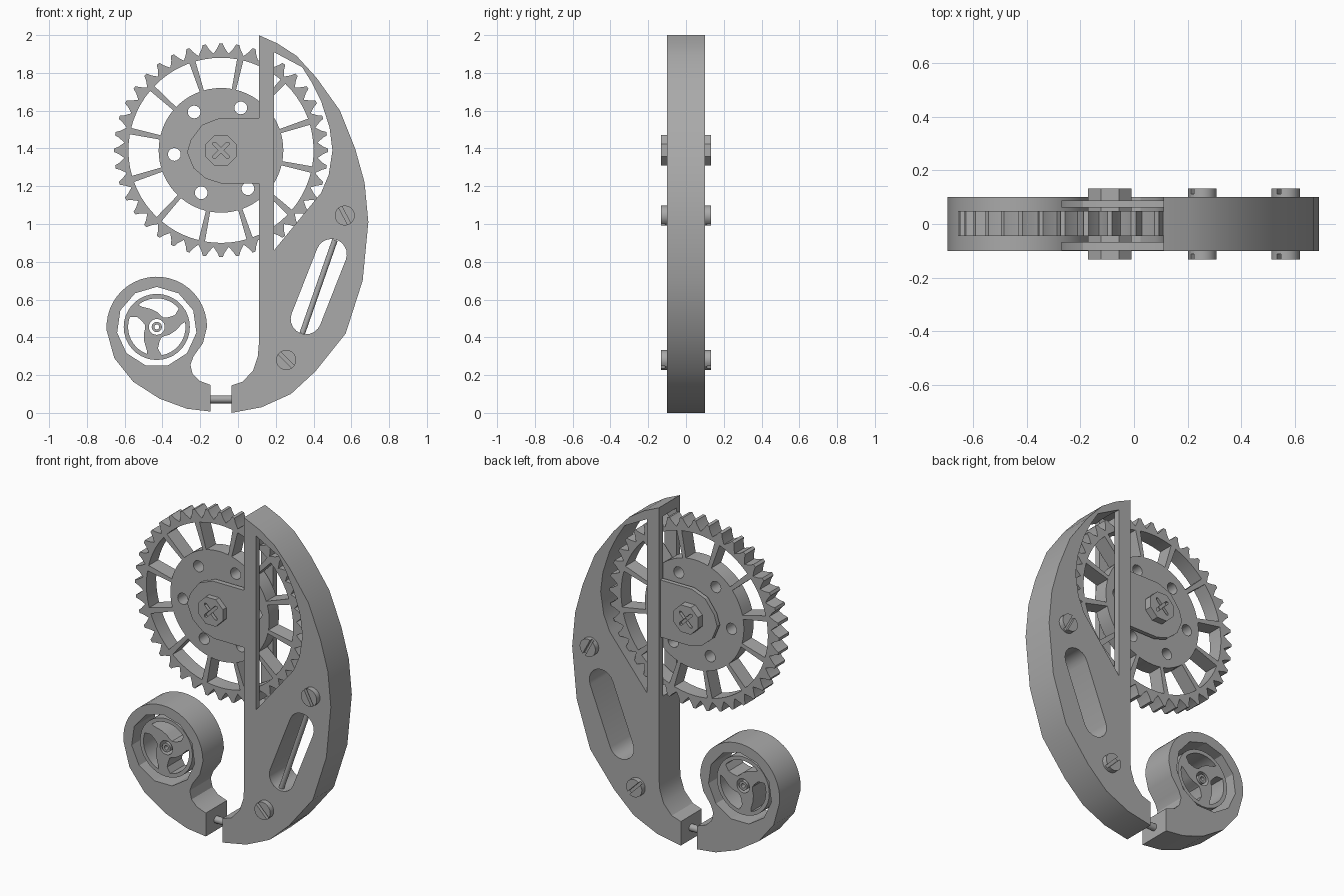
import bpy, bmesh
from math import sin, cos, pi, radians, atan2
from mathutils import Vector

cube = bpy.data.objects.get("Cube")
if cube:
    bpy.data.objects.remove(cube, do_unlink=True)

metal = bpy.data.materials.new("grey_metal")
metal.use_nodes = True
GREY = (0.4, 0.4, 0.4, 1)
metal.diffuse_color = GREY
metal.node_tree.nodes["Principled BSDF"].inputs["Base Color"].default_value = GREY


def select(ob):
    bpy.ops.object.select_all(action='DESELECT')
    ob.select_set(True)
    bpy.context.view_layer.objects.active = ob


def polar(c, r, deg):
    return (c[0] + r * cos(radians(deg)), c[1] + r * sin(radians(deg)))


def arc(c, r, a, b, n):
    return [polar(c, r, a + (b - a) * i / n) for i in range(n + 1)]


def circle(c, r, n=24, turn=0):
    return arc(c, r, turn, turn + 360, n)[:-1]


def stadium(a, b, r, n=10):
    ang = atan2(b[1] - a[1], b[0] - a[0]) * 180 / pi
    return arc(b, r, ang - 90, ang + 90, n) + arc(a, r, ang + 90, ang + 270, n)


def plate(name, loops, y0, y1):
    """Outline plus holes in the x-z plane, extruded from y0 to y1."""
    cu = bpy.data.curves.new(name, 'CURVE')
    cu.dimensions = '2D'
    cu.fill_mode = 'BOTH'
    cu.extrude = (y1 - y0) / 2
    for loop in loops:
        sp = cu.splines.new('POLY')
        sp.points.add(len(loop) - 1)
        for p, (x, z) in zip(sp.points, loop):
            p.co = (x, z, 0, 1)
        sp.use_cyclic_u = True
    ob = bpy.data.objects.new(name, cu)
    bpy.context.collection.objects.link(ob)
    ob.rotation_euler.x = pi / 2
    ob.location.y = (y0 + y1) / 2
    select(ob)
    bpy.ops.object.convert(target='MESH')
    ob = bpy.context.object
    bpy.ops.object.transform_apply(location=True, rotation=True, scale=True)
    bm = bmesh.new()
    bm.from_mesh(ob.data)
    bmesh.ops.remove_doubles(bm, verts=bm.verts, dist=0.0005)
    bmesh.ops.recalc_face_normals(bm, faces=bm.faces)
    bm.to_mesh(ob.data)
    bm.free()
    return finish(ob)


def finish(ob):
    ob.data.materials.clear()
    ob.data.materials.append(metal)
    select(ob)
    bpy.ops.object.shade_smooth_by_angle(angle=radians(28))
    return ob


def cut(ob, cutter):
    mod = ob.modifiers.new("cut", 'BOOLEAN')
    mod.operation = 'DIFFERENCE'
    mod.solver = 'EXACT'
    mod.object = cutter
    select(ob)
    bpy.ops.object.modifier_apply(modifier=mod.name)
    bpy.data.objects.remove(cutter, do_unlink=True)


def rod(name, a, b, r):
    a, b = Vector(a), Vector(b)
    bpy.ops.mesh.primitive_cylinder_add(vertices=16, radius=r, depth=(b - a).length, location=(a + b) / 2)
    ob = bpy.context.object
    ob.name = name
    ob.rotation_euler = (b - a).to_track_quat('Z', 'Y').to_euler()
    return finish(ob)


def fastener(name, c, r, sides, turn, groove_angles, reach, half):
    """Pin through the body with grooves in both heads."""
    ob = plate(name, [circle(c, r, sides, turn)], -half, half)
    for side in (-1, 1):
        for a in groove_angles:
            groove = stadium(polar(c, reach, a), polar(c, reach, a + 180), 0.009, 2)
            y = side * half
            cut(ob, plate("groove", [groove], y - 0.02, y + 0.02))
    return finish(ob)


# Main frame: curved back, gear window and long slot
outer = [(.11, 2), (.21, 1.955), (.31, 1.89), (.415, 1.775), (.54, 1.6), (.62, 1.4), (.67, 1.22),
         (.69, 1.01), (.66, .7), (.57, .42), (.41, .22), (.28, .1), (.125, .03), (-.035, 0),
         (-.035, .145), (.025, .165), (.08, .225), (.105, .3), (.11, .36)]
window = [(.19, 1.91), (.34, 1.83), (.39, 1.75), (.44, 1.65), (.485, 1.51), (.5, 1.39),
          (.48, 1.26), (.44, 1.165), (.19, .86)]
frame = plate("frame", [outer, window, stadium((.36, .497), (.495, .84), .081)], -.1, .1)
gap = [(.05, .85), (.2, .85), (.2, 1.935), (.05, 1.935)]
cut(frame, plate("gear_gap", [gap], -.068, .062))
finish(frame)
rod("slot_rod", (.34, -.07, .42), (.513, -.07, .915), .015)

# Two arms that carry the gear axle
axle = (-.09, 1.39)
arm = [(.115, 1.56), (-.1, 1.56), (-.19, 1.525), (-.25, 1.445), (-.27, 1.38), (-.235, 1.295),
       (-.17, 1.24), (-.09, 1.215), (.115, 1.215)]
plate("front_arm", [arm], -.099, -.068)
plate("back_arm", [arm], .062, .088)

# Gear wheel with teeth, tapered spokes and hub holes
TEETH, SPOKES = 40, 12
step = 360 / TEETH
tooth = [(-.5, .513), (-.22, .543), (-.1, .566), (.1, .566), (.22, .543)]
rim = [polar(axle, r, 180 + (i + f) * step) for i in range(TEETH) for f, r in tooth]
holes = [circle(polar(axle, .248, 5 + 60 * i), .034, 16) for i in range(6)]
for i in range(SPOKES):
    a = 78 + i * 360 / SPOKES
    holes.append(arc(axle, .33, a + 2, a + 28, 5) + arc(axle, .49, a + 28, a + 2, 5))
plate("gear", [rim] + holes, -.045, .048)

# Fasteners
fastener("axle_bolt", axle, .088, 8, 22.5, (45, 135), .05, .132)
fastener("upper_screw", (.565, 1.045), .053, 20, 0, (118,), .06, .132)
fastener("lower_screw", (.255, .28), .053, 20, 0, (135,), .06, .132)

# Curled foot with a round opening
hub = (-.43, .455)
foot = [(-.145, .007), (-.27, .022), (-.415, .075), (-.555, .165), (-.655, .29)]
foot += arc(hub, .266, 184, 0, 22)
foot += [(-.185, .37), (-.235, .3), (-.252, .255), (-.24, .205), (-.205, .17), (-.145, .148)]
plate("foot", [foot, circle(hub, .212, 11, 90)], -.1, .1)
rod("joint_pin", (-.16, 0, .072), (-.02, 0, .072), .021)

# Small wheel with three comma-shaped openings
commas = []
for turn in (0, 120, 240):
    inner = [(.135, 247), (.1, 228), (.078, 208), (.062, 188), (.062, 172), (.08, 160), (.115, 153)]
    commas.append(arc(hub, .152, 160 + turn, 250 + turn, 10)
                  + [polar(hub, r, a + turn) for r, a in inner])
plate("small_wheel", [circle(hub, .175, 36), circle(hub, .042)] + commas, -.07, .07)
plate("small_wheel_bush", [circle(hub, .027), circle(hub, .013, 12)], -.07, .07)
